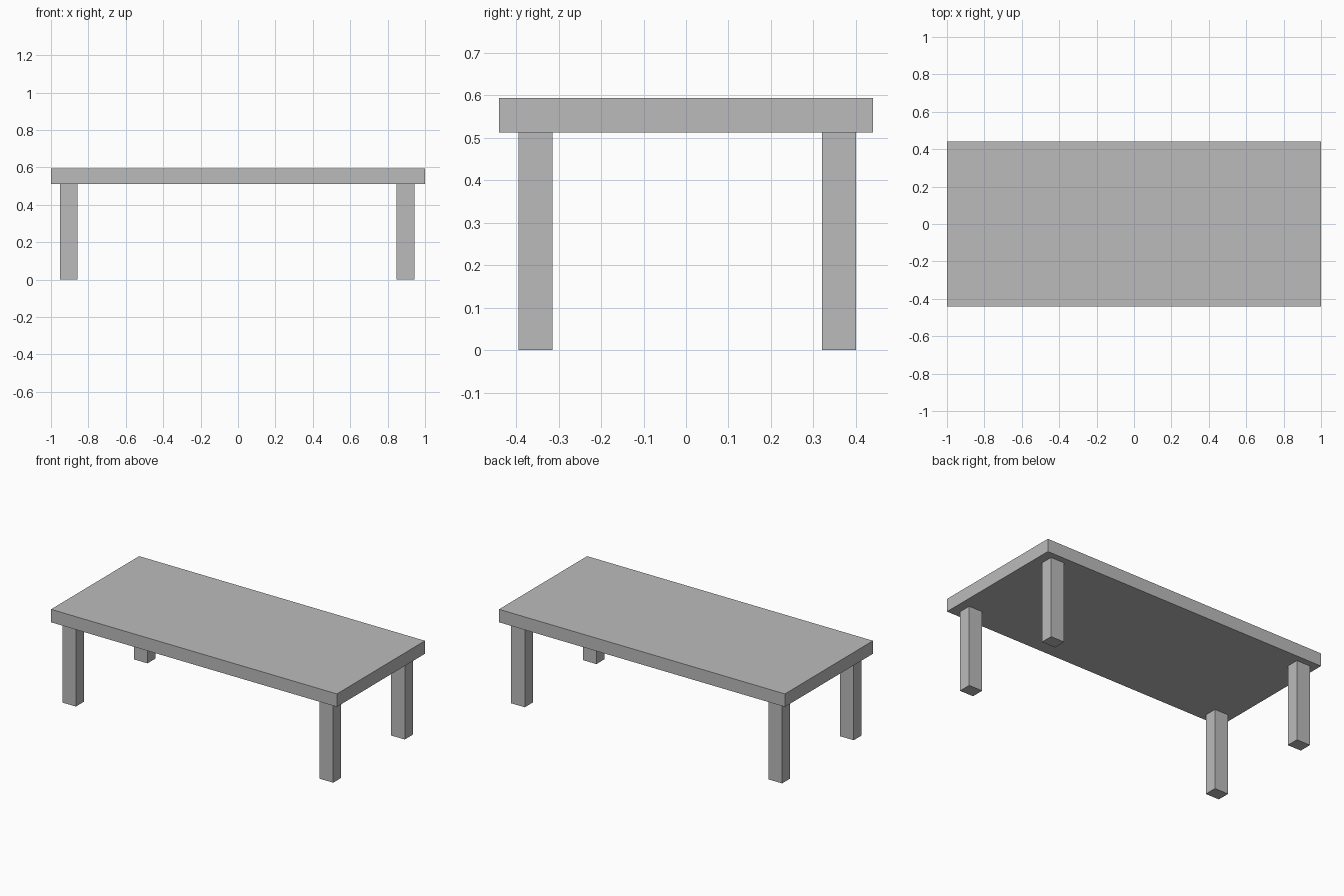
import bpy

default_cube = bpy.data.objects.get("Cube")
if default_cube:
    bpy.data.objects.remove(default_cube, do_unlink=True)

# One plain grey for the whole table
GREY = (0.5, 0.5, 0.5, 1)
grey = bpy.data.materials.new("plain_grey")
grey.use_nodes = True
grey.diffuse_color = GREY
grey.node_tree.nodes["Principled BSDF"].inputs["Base Color"].default_value = GREY

LEG_HEIGHT, TOP_HEIGHT = 0.512, 0.594


def box(name, x, y, z, width, depth, height):
    """Axis-aligned box standing on height z."""
    bpy.ops.mesh.primitive_cube_add(size=1, location=(x, y, z + height / 2))
    part = bpy.context.object
    part.name = name
    part.scale = (width, depth, height)
    bpy.ops.object.transform_apply(location=False, rotation=False, scale=True)
    part.data.materials.append(grey)
    return part


# Slab top
box("table_top", 0, 0, LEG_HEIGHT, 2, 0.88, TOP_HEIGHT - LEG_HEIGHT)

# Four square-cut legs, set in from the corners
for side, x in (("right", -0.905), ("left", 0.895)):
    for end, y in (("front", -0.355), ("back", 0.36)):
        box(f"{end}_{side}_leg", x, y, 0, 0.095, 0.08, LEG_HEIGHT)
